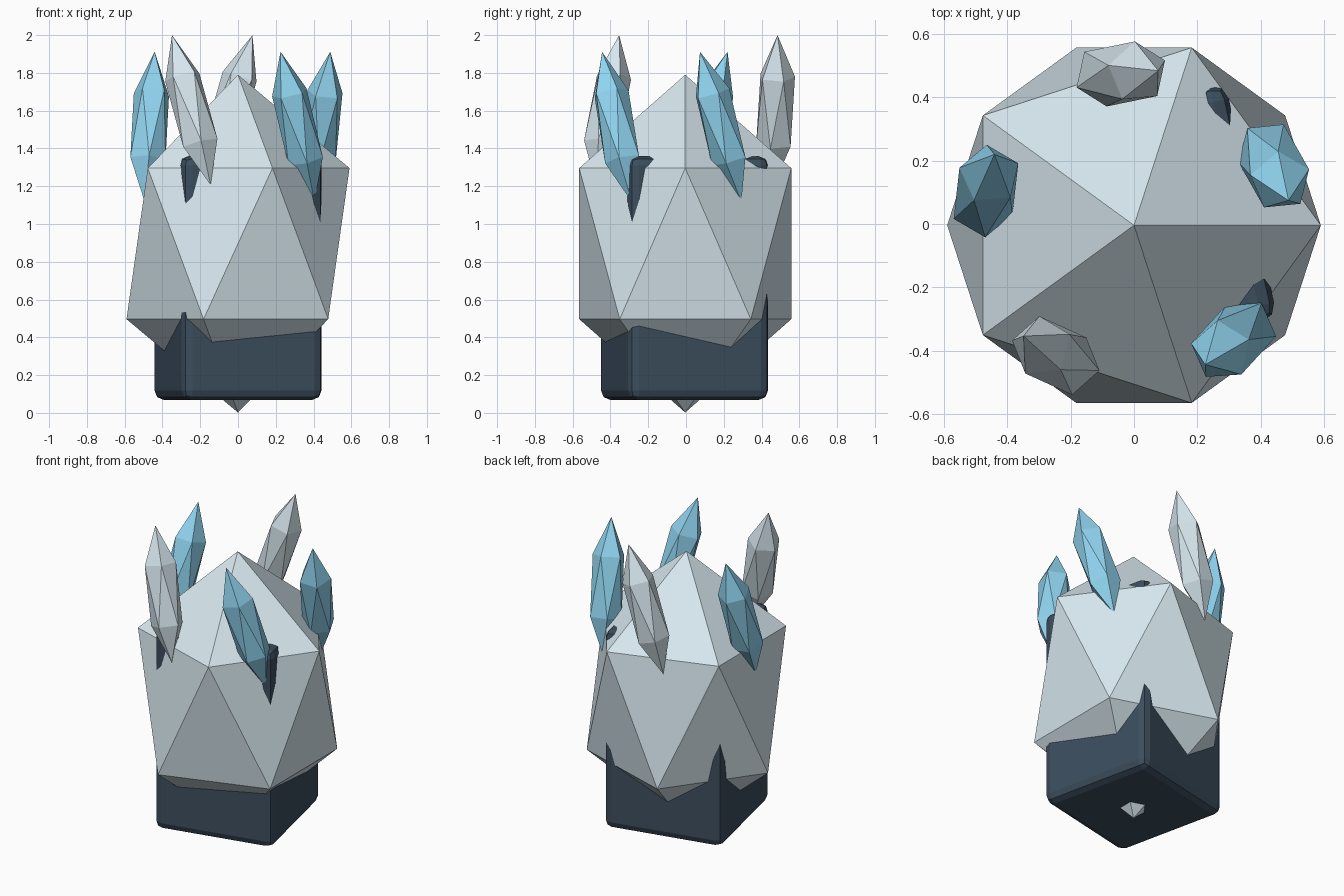
import bpy
from math import radians, cos, sin

if "Cube" in bpy.data.objects:
    bpy.data.objects.remove(bpy.data.objects["Cube"])


def material(name, color):
    m = bpy.data.materials.new(name)
    m.diffuse_color = (*color, 1)
    m.use_nodes = True
    m.node_tree.nodes["Principled BSDF"].inputs["Base Color"].default_value = m.diffuse_color
    return m


pale = material("pale_ice", (0.68, 0.80, 0.86))
blue = material("blue_ice", (0.28, 0.66, 0.87))
dark = material("dark_stone", (0.045, 0.075, 0.11))
CY = -0.004


def gem(name, loc, scale, rot, mat):
    # stretched 20-sided gem, flat shaded
    bpy.ops.mesh.primitive_ico_sphere_add(subdivisions=1, radius=1, location=loc, rotation=rot)
    ob = bpy.context.object
    ob.name = name
    ob.scale = scale
    ob.data.materials.append(mat)
    return ob


# main boulder
gem("boulder", (0, CY, 0.896), (0.66, 0.66, 0.894), (0, 0, 0), pale)

# dark bevelled core block, turned slightly about z
bpy.ops.mesh.primitive_cube_add(size=1, location=(0, CY - 0.004, 0.714))
core = bpy.context.object
core.name = "core_block"
core.scale = (0.76, 0.76, 1.29)
bpy.ops.object.transform_apply(location=False, rotation=False, scale=True)
core.rotation_euler.z = radians(12.5)
core.data.materials.append(dark)
bevel = core.modifiers.new("Bevel", "BEVEL")
bevel.width = 0.05
bevel.segments = 2

# ring of five leaning crystals, alternating blue and pale
for i in range(5):
    a = radians(23 + 72 * i)
    odd = i % 2
    gem(f"crystal_{i + 1}", (0.48 * cos(a), CY + 0.48 * sin(a), 1.603 if odd else 1.515),
        (0.11, 0.11, 0.414), (radians(16.7), 0, a), pale if odd else blue)
